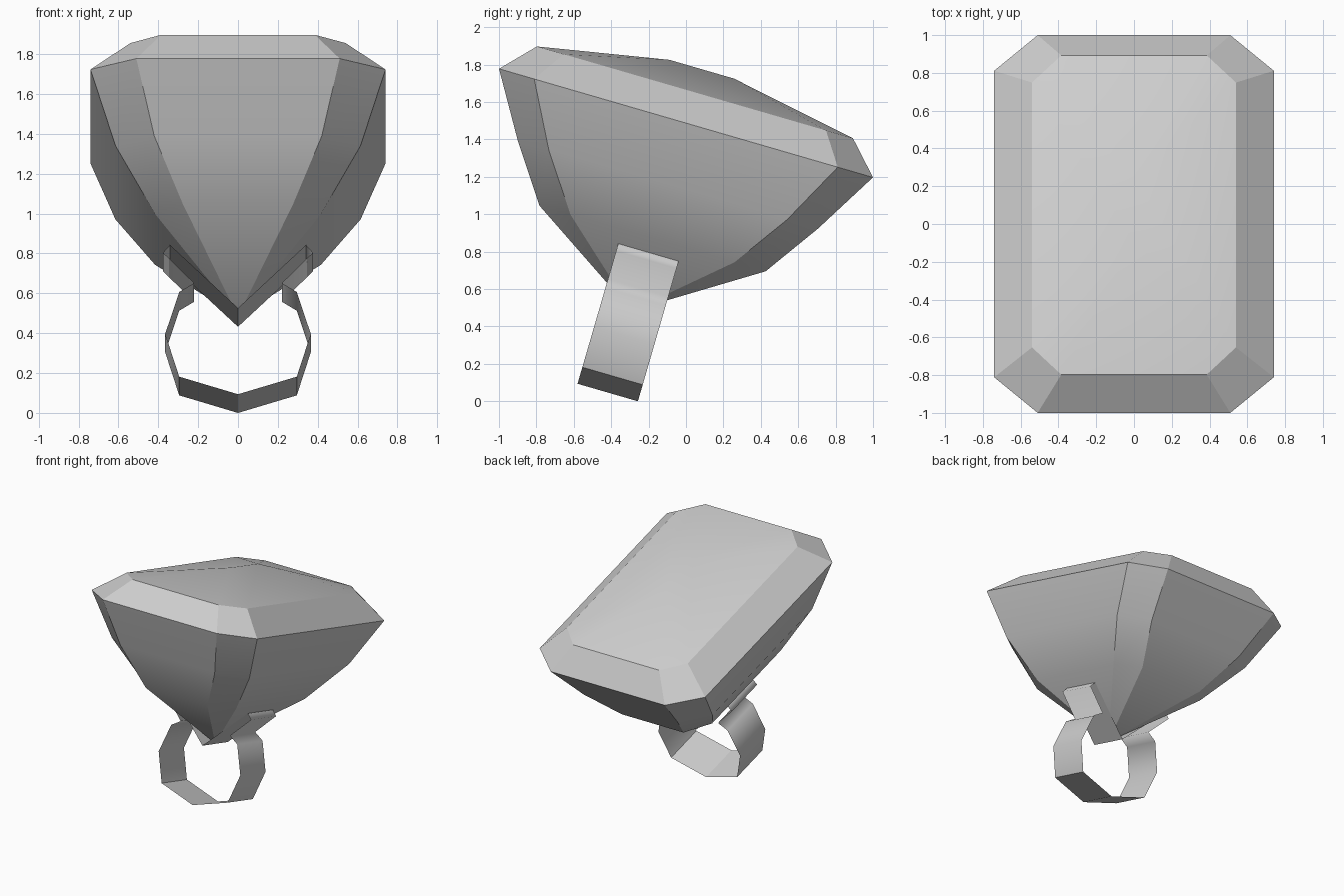
import bpy
import bmesh
import math

cube = bpy.data.objects.get("Cube")
if cube:
    bpy.data.objects.remove(cube, do_unlink=True)

TILT = math.radians(-16.2)
HEIGHT = 1.487

grey = bpy.data.materials.new("plain grey")
grey.use_nodes = True
colour = (0.62, 0.62, 0.62, 1)
grey.diffuse_color = colour
grey.node_tree.nodes["Principled BSDF"].inputs["Base Color"].default_value = colour


def finish(bm, name):
    """Turn the mesh into a tilted, smooth shaded object."""
    for face in bm.faces:
        face.smooth = True
    mesh = bpy.data.meshes.new(name)
    bm.to_mesh(mesh)
    bm.free()
    mesh.materials.append(grey)
    obj = bpy.data.objects.new(name, mesh)
    obj.location.z = HEIGHT
    obj.rotation_euler.x = TILT
    bpy.context.collection.objects.link(obj)
    return obj


def cut_corner_ring(bm, side_x, side_y, end_x, end_y, z):
    """Rectangle with cut corners, counter-clockwise from above."""
    quarter = [(side_x, side_y), (end_x, end_y)]
    half = [(side_x, -side_y)] + quarter + [(-end_x, end_y)]
    points = half + [(-x, -y) for x, y in half]
    return [bm.verts.new((x, y, z)) for x, y in points]


# Gem: stacked rings from the bottom point to the ridge of the domed top
levels = [
    (0, 0, 0, 0, -1.045),
    (0.416, 0.457, 0.276, 0.63, -0.642),
    (0.615, 0.663, 0.42, 0.835, -0.345),
    (0.74, 0.845, 0.51, 1.041, 0),
    (0.54, 0.73, 0.385, 0.88, 0.171),
    (0, 0.18, 0, 0.18, 0.30),
]
bm = bmesh.new()
rings = [cut_corner_ring(bm, *level) for level in levels]
for low, high in zip(rings, rings[1:]):
    for i in range(len(low)):
        j = (i + 1) % len(low)
        bm.faces.new((low[i], low[j], high[j], high[i]))
bmesh.ops.remove_doubles(bm, verts=bm.verts[:], dist=0.0001)
bmesh.ops.recalc_face_normals(bm, faces=bm.faces[:])

# Sharp girdle, crown and corner creases; the dome and long facets stay smooth
for edge in bm.edges:
    z_low, z_high = sorted(v.co.z for v in edge.verts)
    flat_ring = z_high - z_low < 0.001
    if flat_ring:
        edge.smooth = not -0.1 < z_low < 0.2
    else:
        edge.smooth = z_low > 0.1
finish(bm, "gem")

# Band: thin sheet with a V seat, folded prongs and a finger loop
half_band = [
    (0.341, -0.72), (0.376, -0.76), (0.22, -0.919), (0.295, -0.966),
    (0.365, -1.184), (0.295, -1.408),
]
profile = [(0, -1.05)] + half_band + [(0, -1.50)]
profile += [(-x, z) for x, z in reversed(half_band)]
half_width = 0.168
bm = bmesh.new()
front = [bm.verts.new((x, -half_width, z)) for x, z in profile]
back = [bm.verts.new((x, half_width, z)) for x, z in profile]
for i in range(len(profile)):
    j = (i + 1) % len(profile)
    bm.faces.new((front[i], front[j], back[j], back[i]))
for edge in bm.edges:
    z = edge.verts[0].co.z
    edge.smooth = not (z < -1.3 or z > -0.73 or abs(edge.verts[0].co.x) < 0.01)
bmesh.ops.reverse_faces(bm, faces=bm.faces[:])
bm.normal_update()
# Outward side of the loop's lowest faces must look down
lowest = min(bm.faces, key=lambda f: f.calc_center_median().z)
if lowest.normal.z > 0:
    bmesh.ops.reverse_faces(bm, faces=bm.faces[:])
finish(bm, "ring_band")
